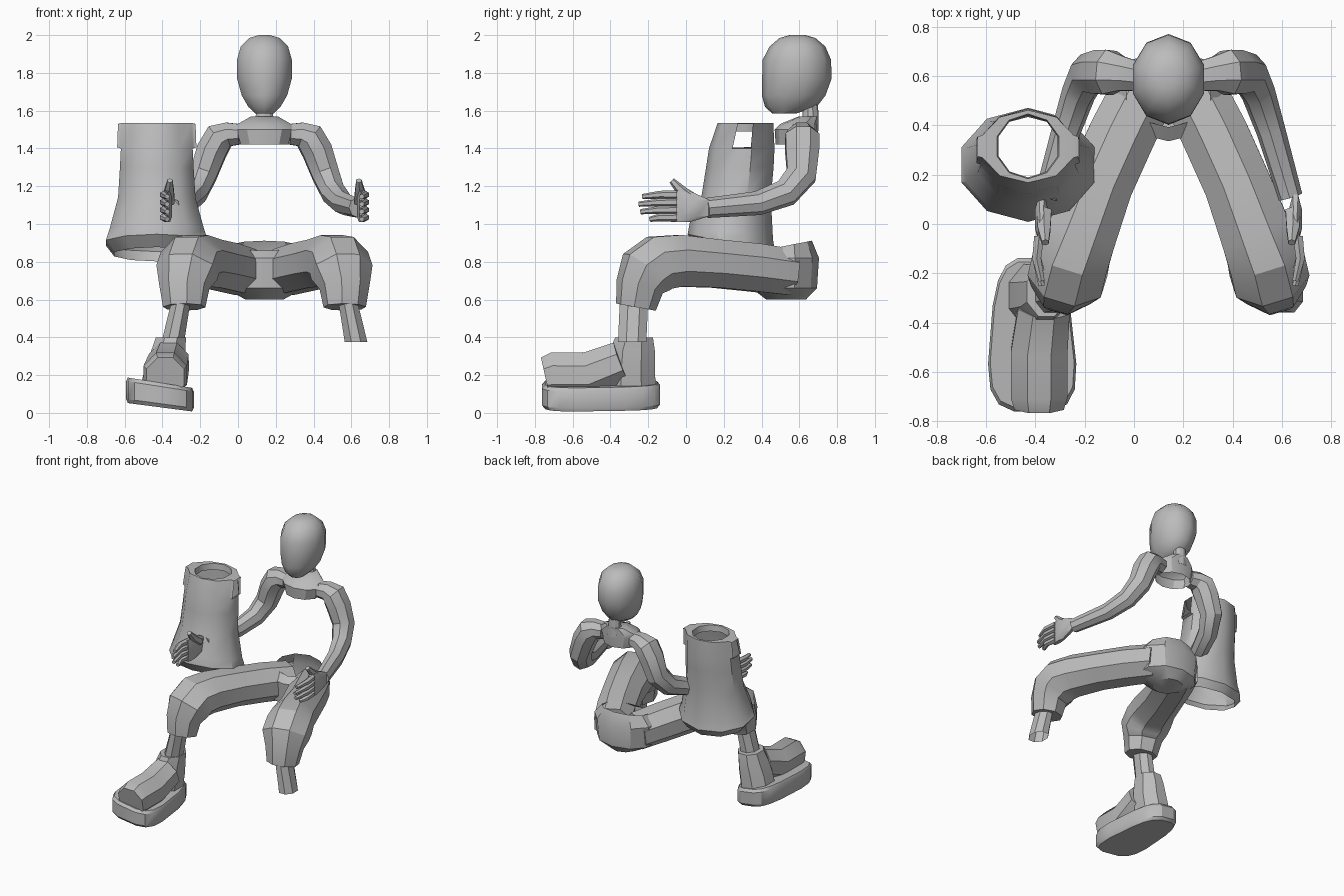
import bpy, bmesh, math
from mathutils import Vector

cube = bpy.data.objects.get("Cube")
if cube:
    bpy.data.objects.remove(cube)

grey = bpy.data.materials.new("plain_grey")
grey.use_nodes = True
grey.diffuse_color = (.5, .5, .5, 1)
grey.node_tree.nodes["Principled BSDF"].inputs["Base Color"].default_value = grey.diffuse_color

BODY_X = .14  # the body's own plane of symmetry


def finish(name, bm, body=False, mirror=False, angle=30):
    """Turn a bmesh into a shaded object, on the body's axis and mirrored if asked."""
    mesh = bpy.data.meshes.new(name)
    bm.to_mesh(mesh)
    bm.free()
    mesh.materials.append(grey)
    obj = bpy.data.objects.new(name, mesh)
    bpy.context.collection.objects.link(obj)
    if body:
        obj.location.x = BODY_X
    if mirror:
        obj.modifiers.new("both_sides", "MIRROR")
    bpy.ops.object.select_all(action="DESELECT")
    obj.select_set(True)
    bpy.context.view_layer.objects.active = obj
    bpy.ops.object.shade_smooth_by_angle(angle=math.radians(angle))


def skin(rings, start=True, end=True):
    """Join equal closed sections into a surface, with optional end caps."""
    bm = bmesh.new()
    loops = [[bm.verts.new(point) for point in ring] for ring in rings]
    count = len(loops[0])
    for low, high in zip(loops, loops[1:]):
        for i in range(count):
            j = (i + 1) % count
            bm.faces.new((low[i], low[j], high[j], high[i]))
    if start:
        bm.faces.new(loops[0][::-1])
    if end:
        bm.faces.new(loops[-1])
    bmesh.ops.recalc_face_normals(bm, faces=bm.faces)
    return bm


def ellipse(centre, across, along, count):
    """Section whose flat sides touch the ends of the two half-axes."""
    grow = 1 / math.cos(math.pi / count)
    angles = [(i + .5) * math.tau / count for i in range(count)]
    return [centre + grow * (across * math.cos(t) + along * math.sin(t)) for t in angles]


def stack(rows, x=0, count=10, tilt=None, **caps):
    """Level sections from rows of height, depth position, half-width, half-depth."""
    rings = []
    for z, y, width, depth in rows:
        ring = ellipse(Vector((x, y, z)), Vector((width, 0, 0)), Vector((0, depth, 0)), count)
        for point in ring:
            if tilt:
                point.z += tilt(z) * (point.y - y)
        rings.append(ring)
    return skin(rings, **caps)


def tube(rows, flat=1, count=8):
    """Limb along a path of x, y, z, radius; flat scales its second axis."""
    points = [Vector(row[:3]) for row in rows]
    steps = [(b - a).normalized() for a, b in zip(points, points[1:])]
    up, last, rings = Vector((0, 0, 1)), None, []
    for i, point in enumerate(points):
        tangent = (steps[max(i - 1, 0)] + steps[min(i, len(steps) - 1)]).normalized()
        if last:
            up = last.rotation_difference(tangent) @ up
        up = (up - tangent * up.dot(tangent)).normalized()
        radius = rows[i][-1]
        rings.append(ellipse(point, tangent.cross(up) * radius, up * radius * flat, count))
        last = tangent
    return skin(rings)


# Head with a flat face and narrow chin
head = [(1.585, .52, .05, .06), (1.62, .555, .085, .13), (1.68, .57, .12, .16),
        (1.77, .587, .145, .175), (1.87, .587, .145, .172), (1.94, .59, .125, .14),
        (1.985, .59, .08, .09), (2, .59, .03, .04)]
finish("head", stack(head), body=True, angle=45)

# Neck and the open shoulder band
finish("neck", stack([(1.5, .65, .06, .05), (1.58, .66, .045, .04), (1.7, .65, .04, .04)]),
       body=True)
band = [(1.42, .585, .125, .105), (1.5, .585, .15, .11), (1.53, .6, .14, .095),
        (1.57, .65, .07, .05)]
finish("shoulder_band", stack(band, start=False), body=True)

# Arms, bending from the shoulder down and then forward
arm = [(.13, .6, 1.475, .06), (.19, .61, 1.475, .07), (.24, .615, 1.455, .09),
       (.28, .615, 1.385, .088), (.325, .61, 1.26, .08), (.365, .53, 1.165, .07),
       (.415, .38, 1.11, .06), (.495, .11, 1.085, .05)]
finish("arms", tube(arm, flat=.9), body=True, mirror=True)

# Hands: flat palms, four fingers each and a raised thumb
bm = stack([(1.01, -.03, .015, .05), (1.04, .02, .026, .1), (1.13, .02, .026, .1),
            (1.175, -.03, .015, .05)], x=.515, count=8)
finish("palms", bm, body=True, mirror=True)
lengths = {"index": .18, "middle": .2, "ring": .19, "little": .14}
for i, (finger, length) in enumerate(lengths.items()):
    z = 1.155 - i * .04
    rows = [(.525, -.05, z, .02), (.535, -.14, z, .018), (.515, -.05 - length, z - .01, .012)]
    finish(finger + "_fingers", tube(rows, count=6), body=True, mirror=True)
thumb = [(.505, .05, 1.12, .03), (.505, -.02, 1.17, .026), (.5, -.075, 1.23, .014)]
finish("thumbs", tube(thumb, count=6), body=True, mirror=True)

# Trousers with an open waist, and the shins below the cuffs
hips = [(.6, .53, .1, .1), (.66, .52, .21, .165), (.82, .52, .23, .175), (.885, .53, .17, .13)]
finish("hips", stack(hips, tilt=lambda z: max(0, z - .82) * 3, end=False), body=True)
leg = [(.1, .54, .745, .13), (.19, .36, .77, .135), (.28, .16, .79, .135), (.355, -.04, .805, .145),
       (.395, -.14, .795, .155), (.41, -.21, .745, .155), (.425, -.245, .67, .125),
       (.425, -.265, .56, .105)]
finish("trouser_legs", tube(leg, flat=.94), body=True, mirror=True)
bm = stack([(.6, -.275, .05, .075), (.375, -.285, .06, .075)], count=8, end=False)
for vert in bm.verts:
    vert.co.x += .56 - vert.co.z * .2
finish("shins", bm, body=True, mirror=True)


# Boot sole: a rounded oblong, wider at the toe and rolled to one side
def rounded(value):
    return math.copysign(abs(value) ** .6, value)


sole = []
for level, size in ((0, .95), (.15, 1), (.85, 1), (1, .95)):
    ring = []
    for i in range(16):
        turn = (i + .5) * math.tau / 16
        along = rounded(math.sin(turn))
        x = size * rounded(math.cos(turn)) * (.17 - .03 * along)
        x -= .005 * along
        ring.append(Vector((x - .415, size * along * .315 - .45,
                            .03 - .13 * x + level * (.13 - .03 * x))))
    sole.append(ring)
finish("boot_sole", skin(sole))

# Boot upper: a low toe box sunk into the sole, rising to the shaft
toe = [(-.385, -.745, .19, .1), (-.385, -.7, .2, .115), (-.385, -.52, .2, .115),
       (-.365, -.34, .27, .105)]
finish("boot_toe", tube(toe, flat=1.05))
bm = stack([(.12, -.29, .11, .13), (.24, -.29, .105, .125), (.33, -.285, .09, .12),
            (.4, -.275, .08, .1)], count=8)
for vert in bm.verts:
    vert.co.x += vert.co.z * .2 - .435
finish("boot_shaft", bm)

# Separate sleeveless top with a flared hem and an inward neck rim
top = [(.84, .245, .225, .18), (.9, .24, .27, .22), (.96, .24, .25, .21), (1.14, .265, .205, .175),
       (1.3, .285, .195, .17), (1.4, .295, .19, .165), (1.535, .315, .185, .14),
       (1.535, .315, .125, .125), (1.49, .315, .12, .12)]
bm = stack(top, x=-.43, tilt=lambda z: -.2 if z < 1 else 0, start=False, end=False)

# Armholes: the side faces under the rim become short open collars
bm.normal_update()
holes = []
for face in bm.faces:
    centre = face.calc_center_median()
    if 1.43 < centre.z < 1.5 and abs(centre.x + .43) > .15 and abs(face.normal.x) > .95:
        holes.append(face)
bmesh.ops.inset_individual(bm, faces=holes, thickness=.008, depth=.02)
bmesh.ops.delete(bm, geom=holes, context="FACES")
finish("sleeveless_top", bm, angle=40)
